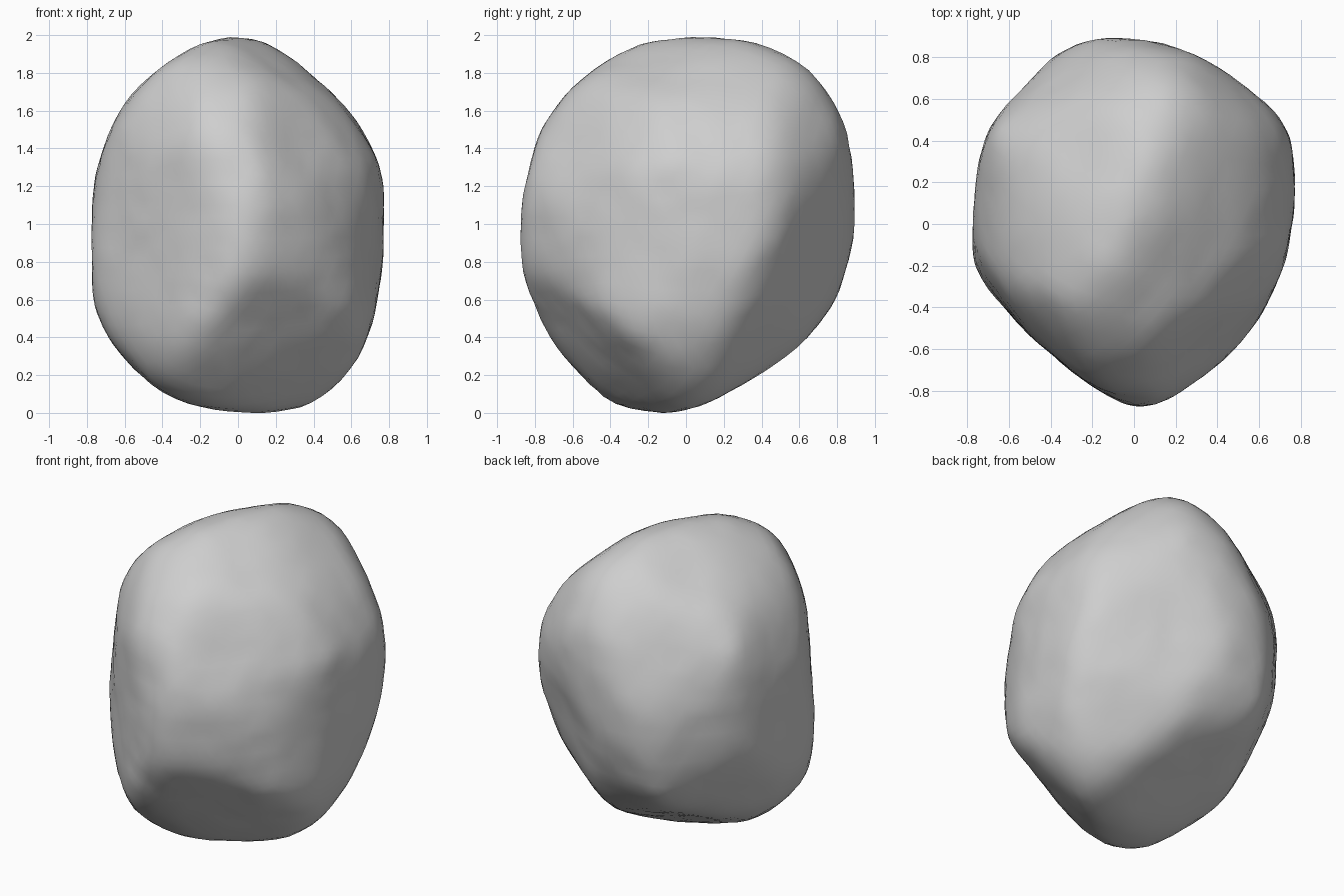
import bpy
import bmesh
import math
from mathutils import Vector, noise
from mathutils.geometry import convex_hull_2d

cube = bpy.data.objects.get("Cube")
if cube:
    bpy.data.objects.remove(cube, do_unlink=True)

# Outlines of the stone around its centre, one for each direction it is carved from
FRONT = [(.78, .15), (.75, .32), (.63, .55), (.46, .74), (.27, .9), (.1, 1), (-.1, 1),
         (-.18, .98), (-.42, .84), (-.6, .66), (-.72, .4), (-.77, .18), (-.78, -.08),
         (-.77, -.35), (-.72, -.52), (-.6, -.69), (-.4, -.88), (-.18, -.95), (.21, -1),
         (.42, -.93), (.59, -.78), (.69, -.56), (.77, -.2)]
SIDE = [(.9, .22), (.84, .55), (.72, .8), (.39, 1), (-.17, 1), (-.36, .93), (-.6, .75),
        (-.77, .53), (-.88, .1), (-.91, -.13), (-.83, -.4), (-.68, -.64), (-.41, -.94),
        (-.1, -1), (.15, -.92), (.6, -.64), (.79, -.38), (.87, -.13)]
TOP = [(.73, .51), (.76, .36), (.77, .12), (.72, -.19), (.59, -.47), (.42, -.66),
       (.12, -.87), (0, -.9), (-.29, -.71), (-.55, -.48), (-.78, -.2), (-.74, .33),
       (-.67, .5), (-.45, .74), (-.24, .9), (.1, .88), (.41, .76)]
FRONT_CORNER = [(.21, 1), (.36, 1), (.48, .96), (.62, .76), (.81, .41), (.88, .06),
                (.79, -.33), (.54, -.8), (.35, -.93), (.01, -.98), (-.42, -.93),
                (-.57, -.84), (-.73, -.42), (-.76, -.22), (-.72, .36), (-.67, .58),
                (-.59, .69), (-.31, .85)]
REAR_LEFT = [(.17, .92), (.37, .9), (.5, .83), (.67, .47), (.73, 0), (.76, -.39),
             (.74, -.53), (.47, -.82), (-.41, -.79), (-.7, -.39), (-.82, -.13),
             (-.88, .07), (-.81, .39), (-.61, .65), (-.26, .81)]
REAR_BELOW = [(.2, 1.06), (.39, .99), (.61, .73), (.78, .36), (.83, .13), (.79, -.22),
              (.49, -.75), (.13, -1), (-.13, -1.03), (-.3, -.93), (-.72, -.36),
              (-.76, -.06), (-.67, .36), (-.49, .68), (-.14, .88), (.06, 1.01)]


def outline_cuts(outline, heading, tilt, slack):
    """Turn every edge of an outline into a flat cut (normal, distance)."""
    h, t = math.radians(heading), math.radians(tilt)
    toward = Vector((math.sin(h) * math.cos(t), -math.cos(h) * math.cos(t), math.sin(t)))
    across = Vector((math.cos(h), math.sin(h), 0))
    up = toward.cross(across)
    points = [Vector(p) * slack for p in outline]
    ring = [points[i] for i in convex_hull_2d(points)]
    cuts = []
    for a, b in zip(ring, ring[1:] + ring[:1]):
        edge = b - a
        if edge.length < 1e-5:
            continue
        flat = Vector((edge.y, -edge.x)).normalized()
        distance = flat.dot(a)
        if distance < 0:
            flat, distance = -flat, -distance
        cuts.append((across * flat.x + up * flat.y, distance))
    return cuts


cuts = []
for outline, heading, tilt, slack in ((FRONT, 0, 0, 1.01),
                                      (SIDE, 90, 0, 1.01),
                                      (TOP, 0, 90, 1.01),
                                      (FRONT_CORNER, 30, 30, 1.03),
                                      (REAR_LEFT, 210, 30, 1.03),
                                      (REAR_BELOW, 135, -26, 1.03)):
    cuts += outline_cuts(outline, heading, tilt, slack)

# Broad facets: low front undercut, upper front, rear
for normal, distance in (((.45, -.6, -.66), .85),
                         ((.6, -.65, .38), .77),
                         ((.5, .86, -.24), .78)):
    cuts.append((Vector(normal).normalized(), distance))

# Carve a sphere by the cuts
bm = bmesh.new()
bmesh.ops.create_icosphere(bm, subdivisions=5, radius=1)
for v in bm.verts:
    d = v.co.normalized()
    v.co = d * min(dist / n.dot(d) for n, dist in cuts if n.dot(d) > .01)

# Wear the edges down
for _ in range(6):
    bmesh.ops.smooth_vert(bm, verts=bm.verts, factor=.5,
                          use_axis_x=True, use_axis_y=True, use_axis_z=True)

# Slight lumps on the surface, then stand it on the ground
for v in bm.verts:
    v.co *= 1 + .008 * noise.noise(v.co * 4) + .006 * noise.noise(v.co * 9)
bmesh.ops.translate(bm, verts=bm.verts, vec=(0, 0, -min(v.co.z for v in bm.verts)))

bmesh.ops.recalc_face_normals(bm, faces=bm.faces)
for f in bm.faces:
    f.smooth = True

mesh = bpy.data.meshes.new("boulder")
bm.to_mesh(mesh)
bm.free()
boulder = bpy.data.objects.new("boulder", mesh)
bpy.context.collection.objects.link(boulder)

# Plain grey stone
stone = bpy.data.materials.new("grey stone")
stone.use_nodes = True
grey = (.62, .62, .62, 1)
stone.diffuse_color = grey
shader = next(n for n in stone.node_tree.nodes if n.type == "BSDF_PRINCIPLED")
shader.inputs["Base Color"].default_value = grey
shader.inputs["Roughness"].default_value = .9
mesh.materials.append(stone)
